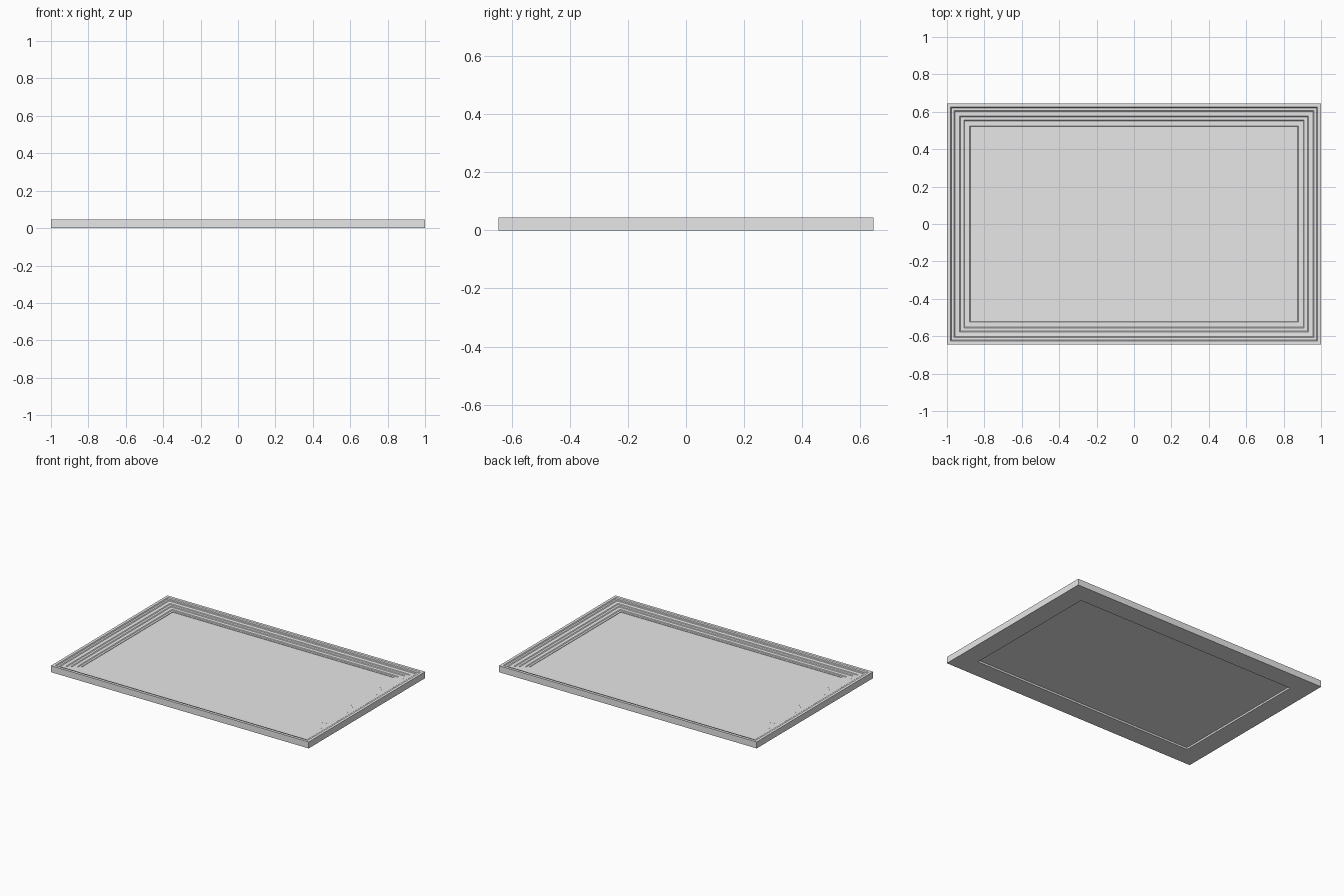
import bpy
import bmesh

cube = bpy.data.objects.get("Cube")
if cube:
    bpy.data.objects.remove(cube, do_unlink=True)

HALF_X, HALF_Y = 1.0, 0.645
OPENING = 0.14

grey = bpy.data.materials.new("plain grey")
grey.use_nodes = True
grey.diffuse_color = (0.8, 0.8, 0.8, 1)
grey.node_tree.nodes["Principled BSDF"].inputs["Base Color"].default_value = (0.8, 0.8, 0.8, 1)


def add_object(name, bm):
    bmesh.ops.recalc_face_normals(bm, faces=bm.faces)
    mesh = bpy.data.meshes.new(name)
    bm.to_mesh(mesh)
    bm.free()
    mesh.materials.append(grey)
    obj = bpy.data.objects.new(name, mesh)
    bpy.context.collection.objects.link(obj)
    return obj


def rectangle_ring(bm, inset, z):
    x, y = HALF_X - inset, HALF_Y - inset
    return [bm.verts.new((sx * x, sy * y, z))
            for sx, sy in ((-1, -1), (1, -1), (1, 1), (-1, 1))]


def bridge(bm, a, b):
    for i in range(4):
        j = (i + 1) % 4
        bm.faces.new((a[i], a[j], b[j], b[i]))


# Stepped moulding: (inset from the outer edge, height), mitred at the corners
profile = [(0, 0), (0, 0.045), (0.02, 0.045), (0.024, 0.038), (0.038, 0.038),
           (0.043, 0.034), (0.068, 0.033), (0.073, 0.029), (0.09, 0.029),
           (0.095, 0.025), (0.12, 0.025), (0.125, 0.021), (OPENING, 0.021),
           (OPENING, 0)]
bm = bmesh.new()
rings = [rectangle_ring(bm, d, z) for d, z in profile]
for k, ring in enumerate(rings):
    bridge(bm, ring, rings[(k + 1) % len(rings)])
add_object("frame_moulding", bm)

# Thin flat panel filling the opening, recessed from the back
bm = bmesh.new()
lower = rectangle_ring(bm, OPENING - 0.003, 0.013)
upper = rectangle_ring(bm, OPENING - 0.003, 0.018)
bridge(bm, lower, upper)
bm.faces.new(lower)
bm.faces.new(upper)
add_object("centre_panel", bm)
